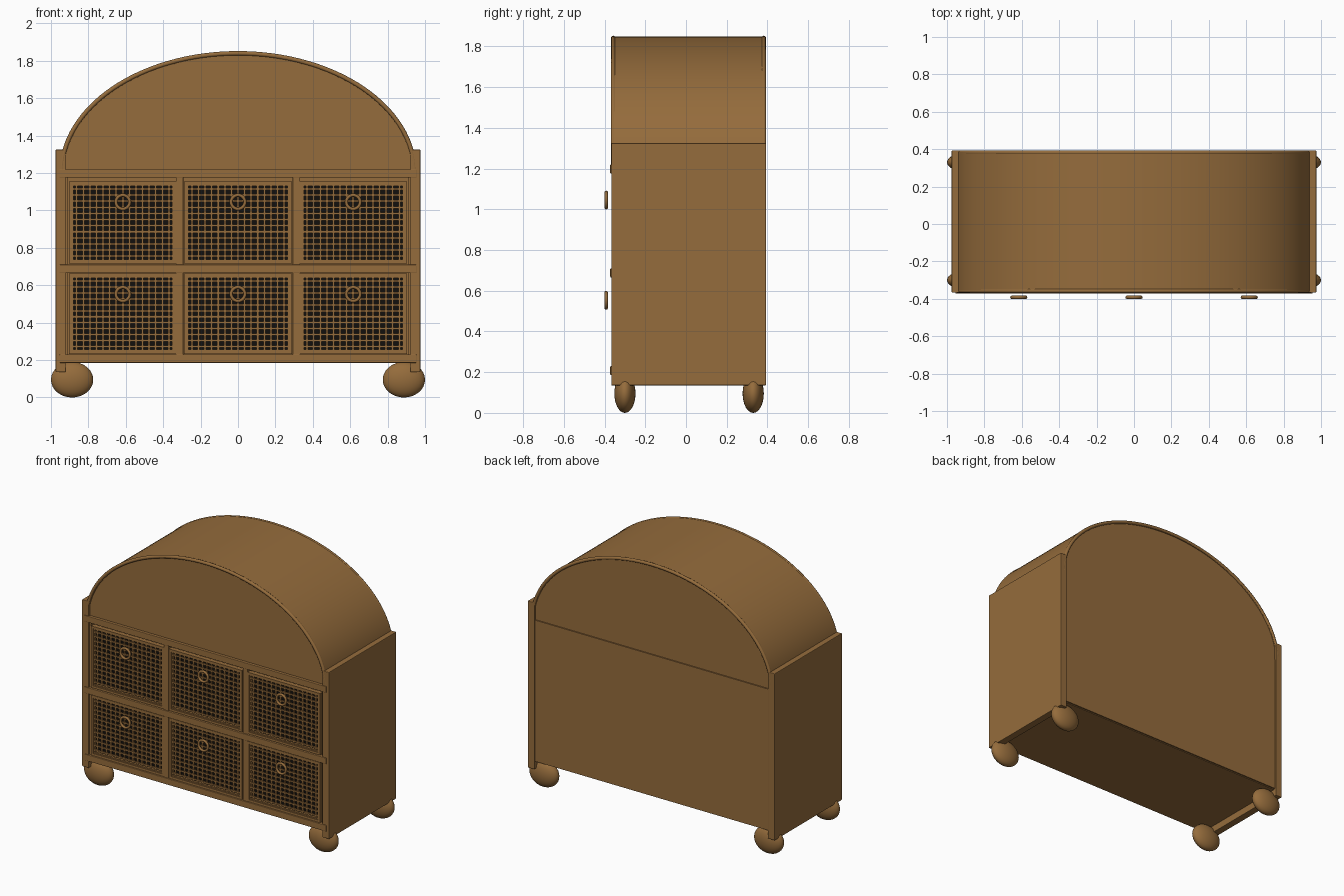
import bpy, bmesh, math
from mathutils import Matrix, Vector

cube = bpy.data.objects.get("Cube")
if cube:
    bpy.data.objects.remove(cube)


def material(name, rgb):
    m = bpy.data.materials.new(name)
    m.use_nodes = True
    m.diffuse_color = (*rgb, 1)
    m.node_tree.nodes["Principled BSDF"].inputs["Base Color"].default_value = (*rgb, 1)
    return m


WOOD = material("warm brown wood", (0.30, 0.15, 0.045))
DARK = material("black backing", (0.006, 0.005, 0.004))


def finish(name, bm, mat, bevel=0, smooth=False):
    bmesh.ops.recalc_face_normals(bm, faces=bm.faces)
    me = bpy.data.meshes.new(name)
    bm.to_mesh(me)
    bm.free()
    me.materials.append(mat)
    ob = bpy.data.objects.new(name, me)
    bpy.context.collection.objects.link(ob)
    if bevel:
        mod = ob.modifiers.new("soft edges", "BEVEL")
        mod.width = bevel
        mod.segments = 2
    if smooth:
        bpy.ops.object.select_all(action="DESELECT")
        ob.select_set(True)
        bpy.context.view_layer.objects.active = ob
        bpy.ops.object.shade_smooth_by_angle(angle=math.radians(35))
    return ob


def add_box(bm, x0, x1, y0, y1, z0, z1):
    mid = Vector((x0 + x1, y0 + y1, z0 + z1)) / 2
    size = Matrix.Diagonal((x1 - x0, y1 - y0, z1 - z0, 1))
    bmesh.ops.create_cube(bm, size=1, matrix=Matrix.Translation(mid) @ size)


def box(name, *bounds, mat=WOOD, bevel=0.004):
    bm = bmesh.new()
    add_box(bm, *bounds)
    return finish(name, bm, mat, bevel)


def add_frame(bm, x0, x1, z0, z1, w, y0, y1):
    add_box(bm, x0, x0 + w, y0, y1, z0, z1)
    add_box(bm, x1 - w, x1, y0, y1, z0, z1)
    add_box(bm, x0 + w, x1 - w, y0, y1, z0, z0 + w)
    add_box(bm, x0 + w, x1 - w, y0, y1, z1 - w, z1)


ARCH_Z, STEPS = 1.2, 64


def arch_points(rx, rz, y):
    angles = [math.pi * i / STEPS for i in range(STEPS + 1)]
    return [Vector((rx * math.cos(a), y, ARCH_Z + rz * math.sin(a))) for a in angles]


def extruded(name, points, depth):
    bm = bmesh.new()
    face = bm.faces.new([bm.verts.new(p) for p in points])
    moved = bmesh.ops.extrude_face_region(bm, geom=[face])["geom"]
    verts = [v for v in moved if isinstance(v, bmesh.types.BMVert)]
    bmesh.ops.translate(bm, verts=verts, vec=(0, depth, 0))
    return finish(name, bm, WOOD, smooth=True)


# Carcass: sides, back, shelves and dividers
FRONT, BACK = -0.367, 0.393
for side, s in (("left", 1), ("right", -1)):
    xs = sorted((s * 0.975, s * 0.922))
    box(f"{side}_side_panel", *xs, FRONT, BACK, 0.135, 1.325)
    xs = sorted((s * 0.924, s * 0.912))
    box(f"{side}_inner_strip", *xs, -0.355, 0.37, 0.2, 1.2, bevel=0)
box("back_panel", -0.925, 0.925, 0.37, 0.385, 0.19, 1.198, bevel=0)
for name, z0, z1 in (("bottom", 0.185, 0.23), ("middle", 0.665, 0.71), ("top", 1.175, 1.22)):
    box(f"{name}_shelf", -0.922, 0.922, -0.36, 0.375, z0, z1, bevel=0)
    box(f"{name}_shelf_edge", -0.955, 0.955, -0.372, -0.355, z0, z1)
for name, x in (("left", 0.312), ("right", -0.312)):
    box(f"{name}_divider", x - 0.02, x + 0.02, -0.365, 0.37, 0.22, 1.18)

# Arched top: shell, end panels and rounded rims
outer = arch_points(0.955, 0.648, -0.36)
inner = arch_points(0.932, 0.628, -0.36)
extruded("arched_roof", outer + inner[::-1], 0.745)
extruded("front_arch_panel", arch_points(0.935, 0.631, -0.352), 0.015)
extruded("back_arch_panel", arch_points(0.935, 0.631, 0.365), 0.015)
for name, y in (("front", -0.357), ("back", 0.382)):
    curve = bpy.data.curves.new(f"{name}_arch_rim", "CURVE")
    curve.dimensions = "3D"
    curve.bevel_depth = 0.012
    curve.bevel_resolution = 2
    curve.use_fill_caps = True
    spline = curve.splines.new("POLY")
    path = arch_points(0.944, 0.64, y)
    spline.points.add(len(path) - 1)
    for pt, co in zip(spline.points, path):
        pt.co = (*co, 1)
    curve.materials.append(WOOD)
    rim = bpy.data.objects.new(f"{name}_arch_rim", curve)
    bpy.context.collection.objects.link(rim)


# Drawers with woven cane fronts and ring pulls
def drawer(name, cx, z0, z1, ring_z):
    x0, x1 = cx - 0.288, cx + 0.288
    box(f"{name}_box", x0 + 0.008, x1 - 0.008, -0.335, 0.35, z0 + 0.005, z1 - 0.005, bevel=0)
    bm = bmesh.new()
    add_frame(bm, x0, x1, z0, z1, 0.016, -0.366, -0.335)
    add_frame(bm, x0 + 0.016, x1 - 0.016, z0 + 0.016, z1 - 0.016, 0.008, -0.36, -0.335)
    finish(f"{name}_frame", bm, WOOD)
    x0, x1, z0, z1 = x0 + 0.024, x1 - 0.024, z0 + 0.024, z1 - 0.024
    box(f"{name}_backing", x0, x1, -0.342, -0.334, z0, z1, mat=DARK, bevel=0)
    bm = bmesh.new()
    columns, rows, half = 15, 12, 0.0055
    for i in range(columns):
        x = x0 + (x1 - x0) * (i + 0.5) / columns
        add_box(bm, x - half, x + half, -0.355, -0.347, z0, z1)
    for i in range(rows):
        z = z0 + (z1 - z0) * (i + 0.5) / rows
        add_box(bm, x0, x1, -0.36, -0.352, z - half, z + half)
    finish(f"{name}_cane_weave", bm, WOOD)
    bpy.ops.mesh.primitive_torus_add(
        major_radius=0.037, minor_radius=0.009, major_segments=24, minor_segments=10,
        location=(cx, -0.392, ring_z), rotation=(math.pi / 2, 0, 0))
    ring = bpy.context.object
    ring.name = f"{name}_ring_pull"
    ring.data.materials.append(WOOD)
    bpy.ops.object.shade_smooth()


for row, z0, z1, ring_z in (("upper", 0.715, 1.155, 1.045), ("lower", 0.233, 0.662, 0.553)):
    for column, cx in (("left", 0.616), ("middle", 0), ("right", -0.616)):
        drawer(f"{row}_{column}_drawer", cx, z0, z1, ring_z)

# Flattened bun feet
for side, x in (("left", 0.887), ("right", -0.887)):
    for end, y in (("front", -0.30), ("back", 0.33)):
        bm = bmesh.new()
        scale = Matrix.Diagonal((0.113, 0.052, 0.095, 1))
        bmesh.ops.create_uvsphere(bm, u_segments=32, v_segments=16, radius=1,
                                  matrix=Matrix.Translation((x, y, 0.095)) @ scale)
        finish(f"{end}_{side}_foot", bm, WOOD, smooth=True)
